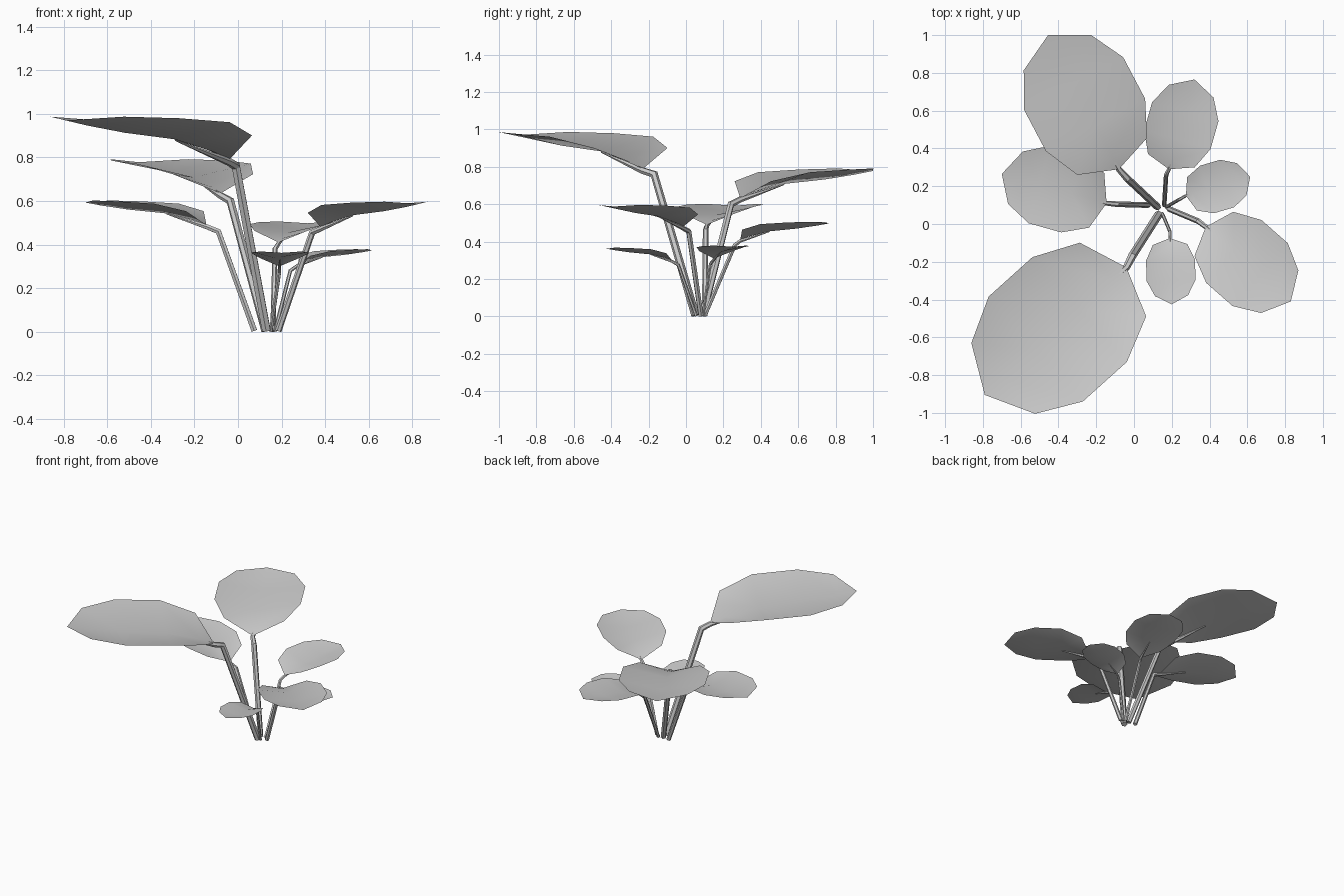
import bpy, bmesh
from mathutils import Vector

if "Cube" in bpy.data.objects:
    bpy.data.objects.remove(bpy.data.objects["Cube"])

# Leaf cross rows for unit length: distance along, half width, rim height, midrib height
ROWS = [(0.095, 0.26, 0.110, 0.035),
        (0.33, 0.37, 0.170, 0.092),
        (0.64, 0.37, 0.188, 0.122),
        (0.87, 0.25, 0.195, 0.155)]
TIP_H = 0.178

# name, stem foot (x, y), stem bend, leaf base, leaf tip (x, y), stem radius
LEAVES = [
    ("front_left",  (0.13, 0.05),  (-0.01, -0.17, 0.76), (-0.04, -0.23, 0.79),  (-0.79, -0.905), 0.022),
    ("back_left",   (0.125, 0.09), (-0.035, 0.24, 0.60), (-0.08, 0.29, 0.635),  (-0.455, 1.00),  0.019),
    ("left",        (0.075, 0.10), (-0.09, 0.105, 0.46), (-0.145, 0.11, 0.49),  (-0.70, 0.265),  0.015),
    ("front_right", (0.185, 0.08), (0.34, 0.015, 0.455), (0.38, -0.015, 0.48),  (0.83, -0.41),   0.015),
    ("back_right",  (0.16, 0.10),  (0.17, 0.26, 0.38),   (0.185, 0.29, 0.41),   (0.32, 0.765),   0.012),
    ("small_right", (0.17, 0.09),  (0.24, 0.13, 0.28),   (0.275, 0.15, 0.31),   (0.615, 0.25),   0.009),
    ("small_front", (0.15, 0.055), (0.19, -0.04, 0.275), (0.19, -0.075, 0.30),  (0.20, -0.425),  0.009),
]


def leaf_point(base, axis, side, u, v, h):
    return base + axis * u + side * v + Vector((0, 0, axis.length * h))


def make_leaf(name, base, axis, side):
    """Boat-shaped blade, folded along a low midrib."""
    bm = bmesh.new()
    add = lambda u, v, h: bm.verts.new(leaf_point(base, axis, side, u, v, h))
    start = add(0, 0, 0)
    rows = [[add(u, -w, h), add(u, 0, m), add(u, w, h)] for u, w, h, m in ROWS]
    tip = add(1, 0, TIP_H)
    for k in (0, 1):
        bm.faces.new((start, rows[0][k + 1], rows[0][k]))
        for a, b in zip(rows, rows[1:]):
            bm.faces.new((a[k], a[k + 1], b[k + 1], b[k]))
        bm.faces.new((rows[-1][k], rows[-1][k + 1], tip))
    bmesh.ops.recalc_face_normals(bm, faces=bm.faces)
    if sum(f.normal.z for f in bm.faces) < 0:
        bmesh.ops.reverse_faces(bm, faces=bm.faces)
    for f in bm.faces:
        f.smooth = True
    mesh = bpy.data.meshes.new(name)
    bm.to_mesh(mesh)
    bm.free()
    bpy.context.collection.objects.link(bpy.data.objects.new(name, mesh))


def make_stem(name, points, radii):
    """Tapered tube through the given points."""
    curve = bpy.data.curves.new(name, 'CURVE')
    curve.dimensions = '3D'
    curve.bevel_depth = 1.0
    curve.bevel_resolution = 1
    curve.use_fill_caps = True
    spline = curve.splines.new('POLY')
    spline.points.add(len(points) - 1)
    for p, co, r in zip(spline.points, points, radii):
        p.co = (*co, 1)
        p.radius = r
    obj = bpy.data.objects.new(name, curve)
    bpy.context.collection.objects.link(obj)
    bpy.ops.object.select_all(action='DESELECT')
    obj.select_set(True)
    bpy.context.view_layer.objects.active = obj
    bpy.ops.object.convert(target='MESH')
    bpy.ops.object.shade_smooth_by_angle()


for name, foot, bend, base, tip, r in LEAVES:
    base = Vector(base)
    axis = Vector((tip[0] - base.x, tip[1] - base.y, 0))
    side = Vector((axis.y, -axis.x, 0))
    make_leaf(name + "_leaf", base, axis, side)
    # stem bends outward and fades into the midrib
    rib = leaf_point(base, axis, side, 0.33, 0, 0.088)
    make_stem(name + "_stem",
              [Vector((*foot, r * 0.3)), Vector(bend), base - Vector((0, 0, r * 0.5)), rib],
              [r, r, r * 0.85, r * 0.15])
